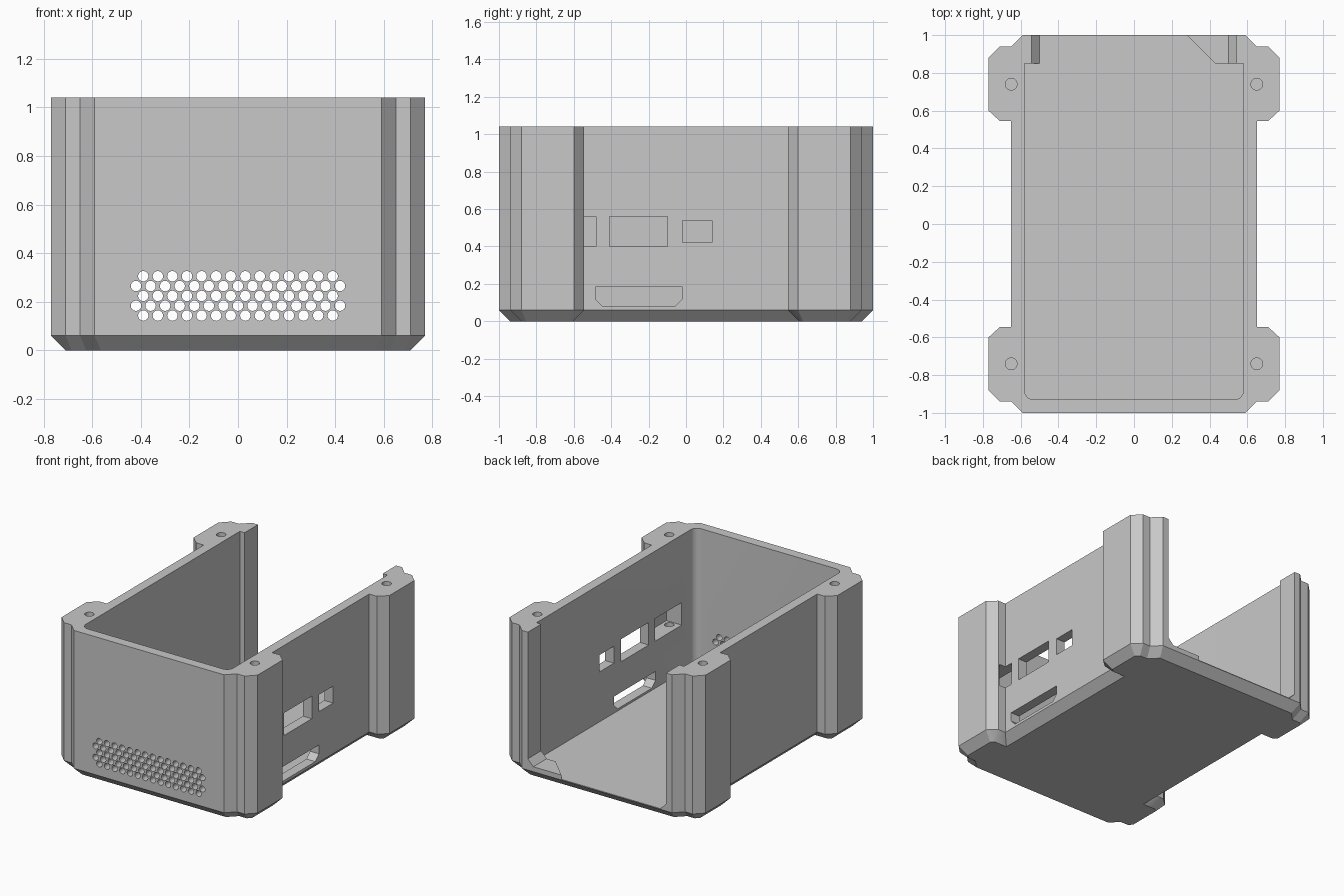
import bpy, bmesh, math
from mathutils import Vector

if "Cube" in bpy.data.objects:
    bpy.data.objects.remove(bpy.data.objects["Cube"])

grey = bpy.data.materials.new("plain_grey")
grey.use_nodes = True
colour = (0.58, 0.58, 0.58, 1)
grey.diffuse_color = colour
grey.node_tree.nodes["Principled BSDF"].inputs["Base Color"].default_value = colour

HEIGHT, CHAMFER, FLOOR = 1.04, 0.06, 0.065
AXES = {"x": lambda a, b, c: (c, a, b),
        "y": lambda a, b, c: (a, c, b),
        "z": lambda a, b, c: (a, b, c)}


def add_object(name, bm):
    bmesh.ops.recalc_face_normals(bm, faces=bm.faces)
    mesh = bpy.data.meshes.new(name)
    bm.to_mesh(mesh)
    bm.free()
    mesh.materials.append(grey)
    obj = bpy.data.objects.new(name, mesh)
    bpy.context.collection.objects.link(obj)
    return obj


def loft(bm, rings):
    loops = [[bm.verts.new(p) for p in ring] for ring in rings]
    count = len(loops[0])
    for low, high in zip(loops, loops[1:]):
        for i in range(count):
            j = (i + 1) % count
            bm.faces.new((low[i], low[j], high[j], high[i]))
    bm.faces.new(loops[0][::-1])
    bm.faces.new(loops[-1])


def prism(name, profile, start, end, axis="z"):
    bm = bmesh.new()
    loft(bm, [[AXES[axis](a, b, c) for a, b in profile] for c in (start, end)])
    return add_object(name, bm)


def rods(name, centres, radius, start, end, axis="z", sides=16):
    bm = bmesh.new()
    turns = [2 * math.pi * i / sides for i in range(sides)]
    for a, b in centres:
        ring = [(a + radius * math.cos(t), b + radius * math.sin(t)) for t in turns]
        loft(bm, [[AXES[axis](p, q, c) for p, q in ring] for c in (start, end)])
    return add_object(name, bm)


def rect(a0, a1, b0, b1):
    return [(a0, b0), (a1, b0), (a1, b1), (a0, b1)]


def inset(points, distance):
    # Mitred inward offset of an anticlockwise outline
    result = []
    for i, p in enumerate(points):
        before = (p - points[i - 1]).normalized()
        after = (points[(i + 1) % len(points)] - p).normalized()
        n1, n2 = Vector((-before.y, before.x)), Vector((-after.y, after.x))
        result.append(p + (n1 + n2) * distance / (1 + n1.dot(n2)))
    return result


# Outer shell with four corner posts and a chamfered underside
quarter = [Vector(p) for p in ((0.65, 0.545), (0.71, 0.545), (0.77, 0.60), (0.77, 0.88),
                               (0.71, 0.94), (0.65, 0.94), (0.59, 1.0))]
half = quarter + [Vector((-p.x, p.y)) for p in reversed(quarter)]
outline = half + [-p for p in half]
bm = bmesh.new()
loft(bm, [[(p.x, p.y, z) for p in ring] for ring, z in (
    (inset(outline, CHAMFER), 0), (outline, CHAMFER), (outline, HEIGHT))])
body = add_object("case_body", bm)

# Inner cavity, open at the back, with rounded front corners
radius = 0.05
corner = [(0.53 + radius * math.sin(t), -0.88 - radius * math.cos(t))
          for t in (math.pi / 2 * i / 8 for i in range(9))]
side = corner + [(0.58, 0.85), (0.543, 0.85), (0.543, 1.1)]
cavity = side + [(-x, y) for x, y in reversed(side)]
cutters = [prism("cavity_cutter", cavity, FLOOR, 1.2)]

# Screw holes in the corner posts
cutters.append(rods("screw_hole_cutter",
                    [(sx * 0.65, sy * 0.74) for sx in (-1, 1) for sy in (-1, 1)],
                    0.031, 0.1, 1.2, sides=24))

# Ports and card slot in the side wall
cutters += [
    prism("wide_port_cutter", rect(-0.41, -0.10, 0.40, 0.56), 0.5, 0.9, "x"),
    prism("small_port_cutter", rect(-0.02, 0.14, 0.42, 0.54), 0.5, 0.9, "x"),
    prism("post_pocket_cutter", rect(-0.78, -0.48, 0.40, 0.56), 0.5, 0.70, "x"),
    prism("card_slot_cutter", [(-0.445, 0.08), (-0.06, 0.08), (-0.02, 0.12), (-0.02, 0.183),
                               (-0.485, 0.183), (-0.485, 0.12)], 0.5, 0.9, "x"),
]

# Staggered vent holes in the front wall
vents = []
for row in range(5):
    count = 14 + row % 2
    vents += [((i - (count - 1) / 2) * 0.06, 0.143 + row * 0.0405) for i in range(count)]
cutters.append(rods("vent_cutter", vents, 0.0215, -1.1, -0.85, "y"))

# Cut everything out of the shell
bpy.context.view_layer.objects.active = body
for cutter in cutters:
    cutter.hide_render = True
    mod = body.modifiers.new(cutter.name, "BOOLEAN")
    mod.operation = "DIFFERENCE"
    mod.solver = "EXACT"
    mod.object = cutter
    bpy.ops.object.modifier_apply(modifier=mod.name)
    bpy.data.objects.remove(cutter)

# Floor pad and sloped feet beside the back opening
PAD = FLOOR + 0.03
prism("floor_pad", [(0.543, 0.85), (0.543, 1.0), (0.28, 1.0), (0.43, 0.85)], FLOOR, PAD)
for name, sign, base in (("left_foot_ramp", 1, PAD), ("right_foot_ramp", -1, FLOOR)):
    prism(name, [(sign * 0.543, base), (sign * 0.50, base), (sign * 0.543, base + 0.045)],
          0.85, 1.0, "y")

# Smooth the rounded corners and holes, keep edges sharp
bpy.ops.object.select_all(action="DESELECT")
body.select_set(True)
bpy.context.view_layer.objects.active = body
bpy.ops.object.shade_smooth_by_angle(angle=math.radians(30))
